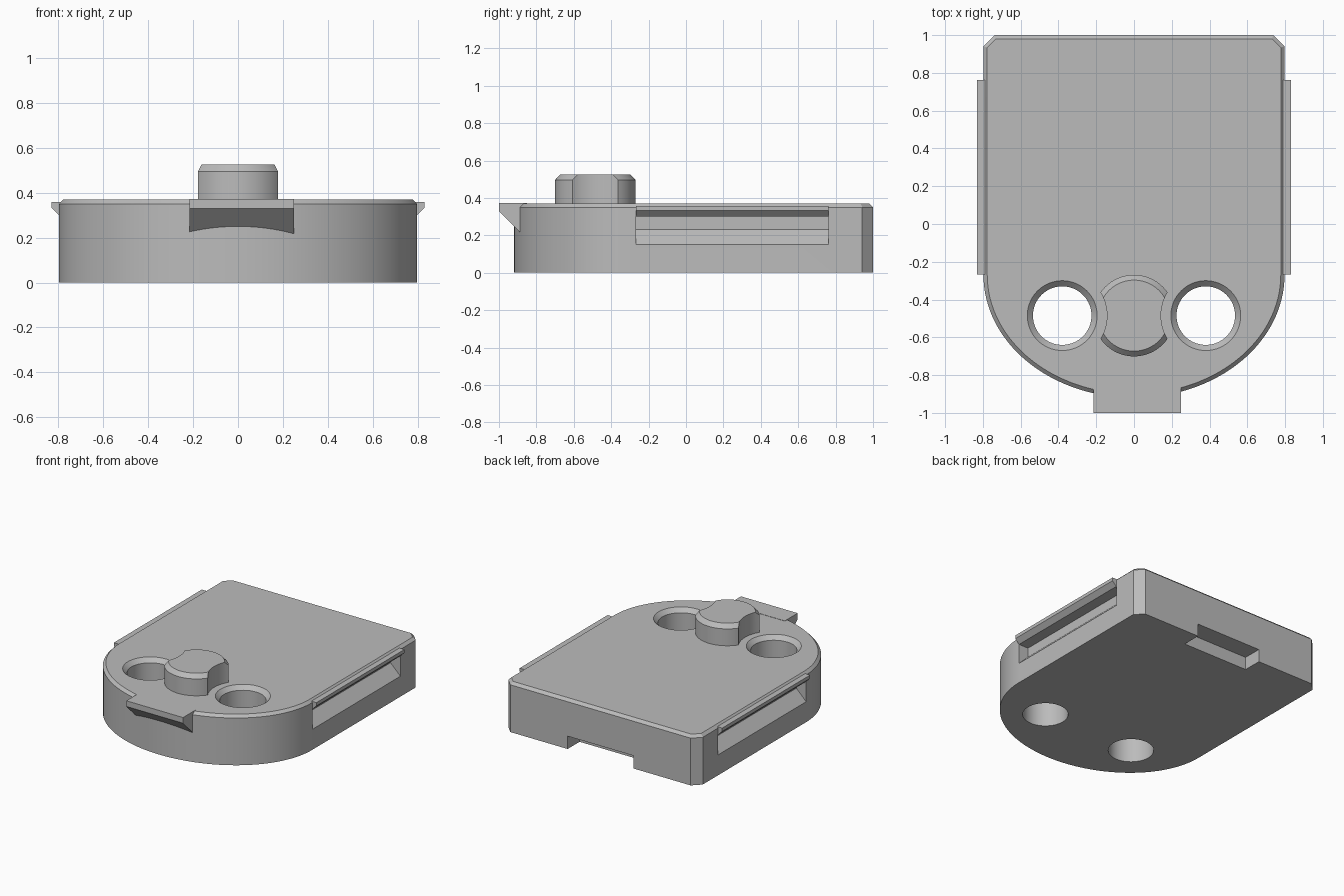
import bpy, bmesh, math

cube = bpy.data.objects.get("Cube")
if cube:
    bpy.data.objects.remove(cube, do_unlink=True)

grey = bpy.data.materials.new("plain grey")
grey.use_nodes = True
COLOUR = (0.5, 0.5, 0.5, 1)
grey.diffuse_color = COLOUR
grey.node_tree.nodes["Principled BSDF"].inputs["Base Color"].default_value = COLOUR

TOP = 0.37
HALF = 0.797
HOLE_X, ROW_Y = 0.38, -0.485


def loft(name, rings):
    """Closed solid through rings of equal point count."""
    bm = bmesh.new()
    loops = [[bm.verts.new(p) for p in ring] for ring in rings]
    n = len(loops[0])
    for low, high in zip(loops, loops[1:]):
        for i in range(n):
            j = (i + 1) % n
            bm.faces.new((low[i], low[j], high[j], high[i]))
    bm.faces.new(loops[0][::-1])
    bm.faces.new(loops[-1])
    bmesh.ops.recalc_face_normals(bm, faces=bm.faces)
    mesh = bpy.data.meshes.new(name)
    bm.to_mesh(mesh)
    bm.free()
    mesh.materials.append(grey)
    obj = bpy.data.objects.new(name, mesh)
    bpy.context.collection.objects.link(obj)
    return obj


def turned(name, x, profile, sides=64):
    """Round solid in the hole row from (radius, height) pairs."""
    angles = [2 * math.pi * i / sides for i in range(sides)]
    return loft(name, [[(x + r * math.cos(a), ROW_Y + r * math.sin(a), z)
                        for a in angles] for r, z in profile])


def bar_x(name, x0, x1, yz):
    return loft(name, [[(x, y, z) for y, z in yz] for x in (x0, x1)])


def bar_y(name, y0, y1, xz):
    return loft(name, [[(x, y, z) for x, z in xz] for y in (y0, y1)])


def cut(target, cutter):
    cutter.hide_render = True
    cutter.hide_viewport = True
    mod = target.modifiers.new("cut", 'BOOLEAN')
    mod.operation = 'DIFFERENCE'
    mod.solver = 'EXACT'
    mod.object = cutter


def outline(inset, z):
    """Rounded front, straight sides, clipped back corners."""
    w, back, clip = HALF - inset, 1 - inset, 0.058 - 0.586 * inset
    pts = [(w, back - clip), (w - clip, back), (clip - w, back), (-w, back - clip)]
    for i in range(65):
        a = math.pi * (1 + i / 64)
        pts.append((w * math.cos(a), -0.27 + (0.65 - inset) * math.sin(a)))
    return [(x, y, z) for x, y in pts]


# Main body with chamfered top edge
body = loft("body", [outline(0, 0), outline(0, 0.35), outline(0.02, TOP)])

# Round boss, scooped where it nears the holes
boss = turned("boss", 0, [(0.216, 0.36), (0.216, 0.495), (0.188, 0.525)])

for side, s in (("left", 1), ("right", -1)):
    # Countersunk through holes
    cut(body, turned(side + "_hole_cutter", s * HOLE_X,
                     [(0.155, -0.1), (0.155, 0.34), (0.185, TOP), (0.185, 0.5)]))
    cut(boss, turned(side + "_scoop_cutter", s * HOLE_X, [(0.237, 0.3), (0.237, 0.6)]))

    # Side pocket with sloping floor
    pocket = [(0.9, 0.05), (0.717, 0.23), (0.717, 0.30), (0.9, 0.30)]
    cut(body, bar_y(side + "_pocket_cutter", -0.268, 0.762, [(s * x, z) for x, z in pocket]))

    # Overhanging grip rail above the pocket
    rail = [(0.83, 0.358), (0.83, 0.333), (HALF, 0.30), (0.77, 0.31), (0.77, 0.358)]
    bar_y(side + "_rail", -0.268, 0.762, [(s * x, z) for x, z in rail])

# Notch under the back edge
cut(body, bar_x("notch_cutter", -0.27, 0.27,
                [(0.86, -0.1), (1.1, -0.1), (1.1, 0.095), (0.86, 0.095)]))

# Front pull lip with sloping underside
bar_x("front_lip", -0.215, 0.25,
      [(-1, 0.372), (-1, 0.33), (-0.85, 0.18), (-0.85, 0.372)])

# Smooth curved walls, keep edges crisp
for obj in (body, boss):
    bpy.ops.object.select_all(action='DESELECT')
    bpy.context.view_layer.objects.active = obj
    obj.select_set(True)
    for mod in list(obj.modifiers):
        bpy.ops.object.modifier_apply(modifier=mod.name)
    bpy.ops.object.shade_smooth_by_angle(angle=math.radians(25))
